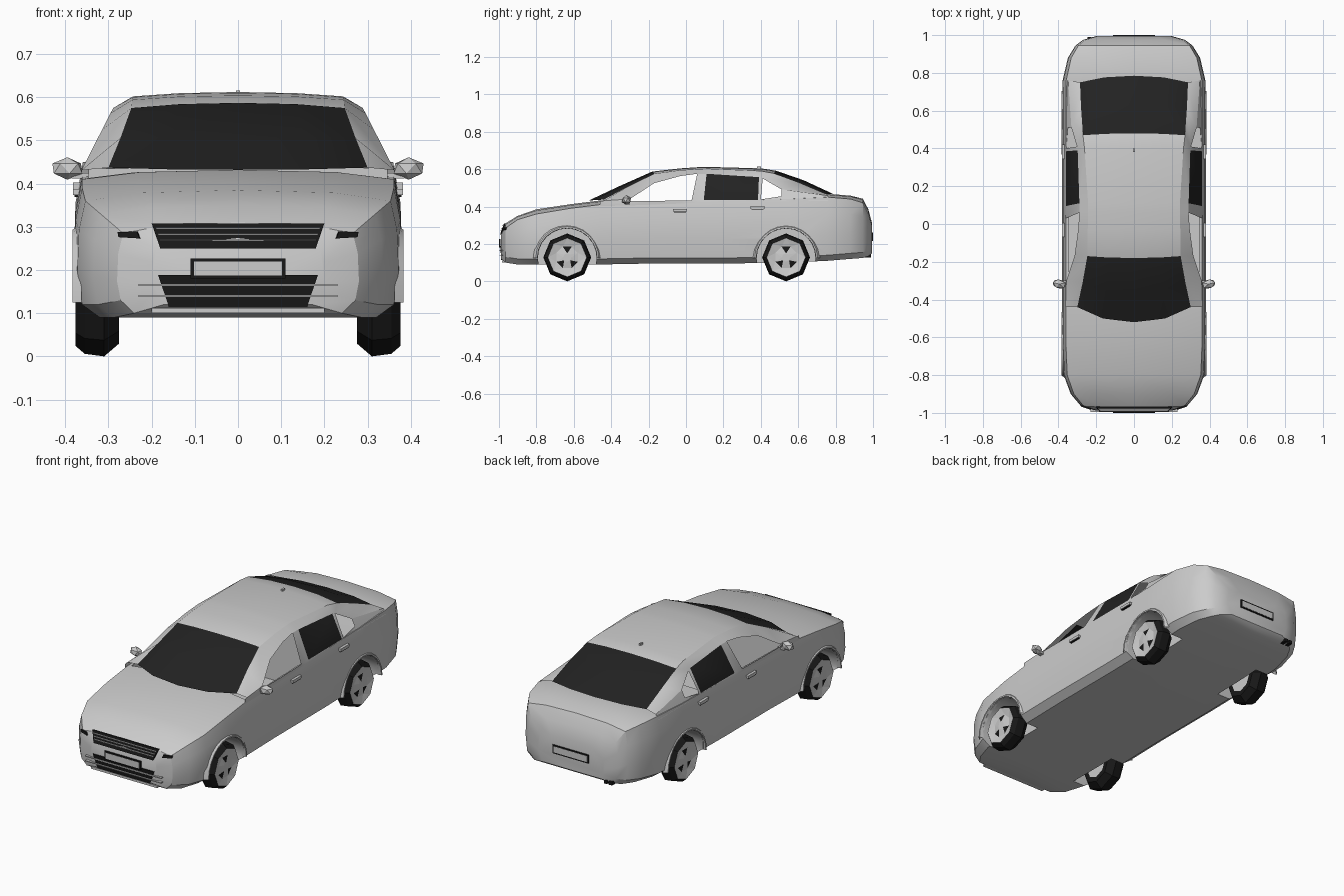
import bpy, bmesh, math
from mathutils import Vector, Matrix

if "Cube" in bpy.data.objects:
    bpy.data.objects.remove(bpy.data.objects["Cube"])


def material(name, value):
    m = bpy.data.materials.new(name)
    m.use_nodes = True
    colour = (value, value, value, 1)
    m.diffuse_color = colour
    m.node_tree.nodes["Principled BSDF"].inputs["Base Color"].default_value = colour
    return m


PAINT = material("silver paint", .6)
GLASS = material("dark glass", .016)
RUBBER = material("black rubber", .009)


def build(name, bm, mats, smooth=False):
    bmesh.ops.remove_doubles(bm, verts=bm.verts, dist=.0001)
    bmesh.ops.recalc_face_normals(bm, faces=bm.faces)
    me = bpy.data.meshes.new(name)
    bm.to_mesh(me)
    bm.free()
    for m in mats:
        me.materials.append(m)
    ob = bpy.data.objects.new(name, me)
    bpy.context.collection.objects.link(ob)
    if smooth:
        shade(ob)
    return ob


def activate(ob):
    bpy.ops.object.select_all(action='DESELECT')
    ob.select_set(True)
    bpy.context.view_layer.objects.active = ob


def shade(ob):
    activate(ob)
    bpy.ops.object.shade_smooth_by_angle(angle=math.radians(25))


def mirrored(ob):
    ob.modifiers.new("mirror", 'MIRROR')
    return ob


def prism(name, pts, push, mat):
    """Polygon pushed along a vector into a solid."""
    bm = bmesh.new()
    a = [bm.verts.new(p) for p in pts]
    b = [bm.verts.new(Vector(p) + Vector(push)) for p in pts]
    bm.faces.new(a)
    bm.faces.new(b)
    for i in range(len(a)):
        j = (i + 1) % len(a)
        bm.faces.new((a[i], a[j], b[j], b[i]))
    return build(name, bm, [mat])


def box(name, lo, hi, mat):
    pts = [(lo[0], lo[1], lo[2]), (hi[0], lo[1], lo[2]), (hi[0], lo[1], hi[2]), (lo[0], lo[1], hi[2])]
    return prism(name, pts, (0, hi[1] - lo[1], 0), mat)


def tube(name, x0, x1, y, z, r, sides, mat):
    bm = bmesh.new()
    bmesh.ops.create_cone(bm, cap_ends=True, segments=sides, radius1=r, radius2=r, depth=x1 - x0,
                          matrix=Matrix.Translation(((x0 + x1) / 2, y, z)) @ Matrix.Rotation(math.pi / 2, 4, 'Y'))
    return build(name, bm, [mat])


# Lower body: y, half width, underside, shoulder height, centre height
stations = [(-.988, .2, .12, .25, .27), (-.965, .28, .1, .285, .31), (-.9, .335, .09, .33, .35),
            (-.8, .372, .09, .36, .385), (-.62, .38, .09, .39, .412), (-.46, .38, .09, .41, .432),
            (-.2, .38, .095, .42, .43), (.2, .38, .095, .43, .43), (.55, .38, .1, .44, .445),
            (.76, .378, .11, .45, .468), (.88, .35, .12, .44, .458), (.945, .31, .125, .42, .442),
            (.975, .27, .135, .36, .385), (.995, .2, .15, .295, .31)]
bm = bmesh.new()
rings = []
for y, w, zb, zs, zt in stations:
    h = zs - zb
    half = [(w * .86, zb), (w * .97, zb + .03), (w, zb + h * .4), (w * .99, zb + h * .75),
            (w * .95, zs), (w * .6, zs + (zt - zs) * .75)]
    ring = [(0, zb)] + half + [(0, zt)] + [(-x, z) for x, z in reversed(half)]
    rings.append([bm.verts.new((x, y, z)) for x, z in ring])
for a, b in zip(rings, rings[1:]):
    for i in range(len(a)):
        j = (i + 1) % len(a)
        bm.faces.new((a[i], a[j], b[j], b[i]))
bm.faces.new(rings[0])
bm.faces.new(rings[-1])
body = build("lower_body", bm, [PAINT])

# Hollow cabin and wheel wells
WHEELS = {"front": -.635, "rear": .535}
cutters = [box("cabin_cutter", (-.345, -.43, .115), (.345, .36, .7), PAINT)]
for y in WHEELS.values():
    for x in (-.5, .25):
        cutters.append(tube("well_cutter", x, x + .25, y, .125, .158, 20, PAINT))
activate(body)
for c in cutters:
    c.hide_render = True
    m = body.modifiers.new("cut", 'BOOLEAN')
    m.operation, m.solver, m.object = 'DIFFERENCE', 'EXACT', c
    bpy.ops.object.modifier_apply(modifier=m.name)
for c in cutters:
    bpy.data.objects.remove(c)
shade(body)

# Cabin shell: belt y, sill z, window top (y, z), rail (x, y, z), centreline (y, z)
shell = [(-.46, .428, (-.44, .431), (.3, -.44, .437), (-.52, .432)),
         (-.31, .43, (-.3, .44), (.272, -.31, .506), (-.36, .507)),
         (-.17, .43, (-.17, .525), (.247, -.17, .575), (-.18, .587)),
         (-.03, .432, (-.03, .563), (.245, -.03, .594), (-.03, .604)),
         (.03, .433, (.06, .575), (.243, .06, .6), (.06, .61)),
         (.095, .434, (.11, .575), (.243, .11, .602), (.11, .612)),
         (.385, .436, (.39, .557), (.262, .4, .59), (.4, .604)),
         (.4, .438, (.41, .55), (.27, .47, .577), (.48, .592)),
         (.51, .455, (.51, .492), (.28, .61, .525), (.63, .54)),
         (.76, .455, (.76, .458), (.286, .75, .466), (.785, .468))]
bm = bmesh.new()
cols = []
for yb, zw, (yt, zt), rail, (yc, zc) in shell:
    def side(y, z):
        return (.363 - max(z - .43, 0) * .51, y, z)
    mid = (rail[0] * .55, rail[1] * .25 + yc * .75, rail[2] * .25 + zc * .75)
    cols.append([bm.verts.new(p) for p in
                 (side(yb, zw - .025), side(yb, zw), side(yt, zt), rail, mid, (0, yc, zc))])
OPENINGS = (1, 2, 3, 7)
for s, (a, b) in enumerate(zip(cols, cols[1:])):
    for k in range(5):
        if k == 1 and s in OPENINGS:
            continue
        f = bm.faces.new((a[k], a[k + 1], b[k + 1], b[k]))
        rear_door_glass = k == 1 and s == 5
        f.material_index = int(rear_door_glass or (k > 2 and s in (0, 1, 7, 8)))
mirrored(build("cabin_shell", bm, [PAINT, GLASS], True))


# Wheels: low-sided tyre and a faceted star rim
def wheel(name, sx, y):
    n = 8
    profile = [(.275, .07), (.275, .098), (.31, .128), (.355, .122), (.376, .104)]
    dish = [(.376, .104), (.366, .062), (.372, .022)]
    bm = bmesh.new()

    def ring(x, r, turn=0):
        return [bm.verts.new((sx * x, y + r * math.sin(t), .128 - r * math.cos(t)))
                for t in (2 * math.pi * (i + turn) / n for i in range(n))]

    tyre = [ring(*p) for p in profile]
    for a, b in zip(tyre, tyre[1:]):
        for i in range(n):
            j = (i + 1) % n
            bm.faces.new((a[i], a[j], b[j], b[i])).material_index = 1
    outer, middle, hub = ring(*dish[0]), ring(*dish[1], .5), ring(*dish[2])
    for i in range(n):
        j = (i + 1) % n
        bm.faces.new((outer[i], outer[j], middle[i]))
        bm.faces.new((outer[j], middle[j], middle[i]))
        f = bm.faces.new((middle[i], middle[j], hub[j]))
        f.material_index = int(i % 3 == 0)
        bm.faces.new((middle[i], hub[j], hub[i]))
    bm.faces.new(hub)
    bm.faces.new(tyre[0])
    build(name, bm, [PAINT, RUBBER])


for end, y in WHEELS.items():
    for label, sx in (("left", 1), ("right", -1)):
        wheel(f"{end}_{label}_wheel", sx, y)
    # Raised lip around each wheel arch
    bm = bmesh.new()
    arc = [math.radians(a) for a in range(0, 181, 15)]
    rows = [[bm.verts.new((x, y + r * math.cos(t), .125 + r * math.sin(t))) for t in arc]
            for x, r in ((.36, .157), (.383, .16), (.383, .168), (.362, .182))]
    for a, b in zip(rows, rows[1:]):
        for i in range(len(arc) - 1):
            bm.faces.new((a[i], a[i + 1], b[i + 1], b[i]))
    mirrored(build(f"{end}_arch_lips", bm, [PAINT], True))

# Grille, lower intake and their bars
prism("grille", [(-.18, -.994, .25), (.18, -.994, .25), (.2, -.974, .308), (-.2, -.974, .308)],
      (0, .009, 0), RUBBER)
for z, w in ((.268, .18), (.281, .185), (.295, .19)):
    y = -.998 + (z - .25) * .34
    box("grille_bar", (-w, y, z), (w, y + .008, z + .003), PAINT)
prism("lower_intake", [(-.16, -.988, .115), (.16, -.988, .115), (.185, -.993, .188), (-.185, -.993, .188)],
      (0, .009, 0), RUBBER)
for z in (.137, .163):
    box("intake_bar", (-.23, -.996, z), (.23, -.975, z + .005), PAINT)
box("front_splitter", (-.2, -.985, .1), (.2, -.9, .112), PAINT)

# Registration plates, left blank
for end, y, s, z in (("front", -1, 1, .18), ("rear", 1, -1, .215)):
    box(f"{end}_plate_frame", (-.11, y, z), (.11, y + s * .008, z + .047), RUBBER)
    box(f"{end}_plate", (-.102, y - s * .001, z + .007), (.102, y + s * .002, z + .04), PAINT)

# Headlamp lenses
mirrored(prism("headlamp_lens", [(.228, -.984, .273), (.277, -.968, .276), (.279, -.966, .288), (.234, -.982, .289)],
               (-.002, .008, 0), RUBBER))

# Door mirrors
bm = bmesh.new()
bmesh.ops.create_icosphere(bm, subdivisions=1, radius=1, matrix=Matrix.Translation((.395, -.318, .435))
                           @ Matrix.Rotation(.25, 4, 'Z') @ Matrix.Diagonal((.04, .026, .026, 1)))
mirrored(build("door_mirrors", bm, [PAINT]))
mirrored(box("mirror_stalks", (.345, -.325, .412), (.385, -.3, .424), PAINT))

# Door handles
for y, z in ((-.07, .374), (.345, .388)):
    mirrored(box("door_handles", (.365, y, z), (.382, y + .075, z + .014), PAINT))
    mirrored(box("handle_recesses", (.368, y + .005, z - .005), (.379, y + .07, z), RUBBER))

# Roof aerial and exhaust pipes
box("aerial", (-.005, .38, .595), (.005, .4, .615), PAINT)
for x in (-.235, -.205):
    box("exhaust_pipe", (x - .01, .93, .128), (x + .01, .99, .146), RUBBER)
